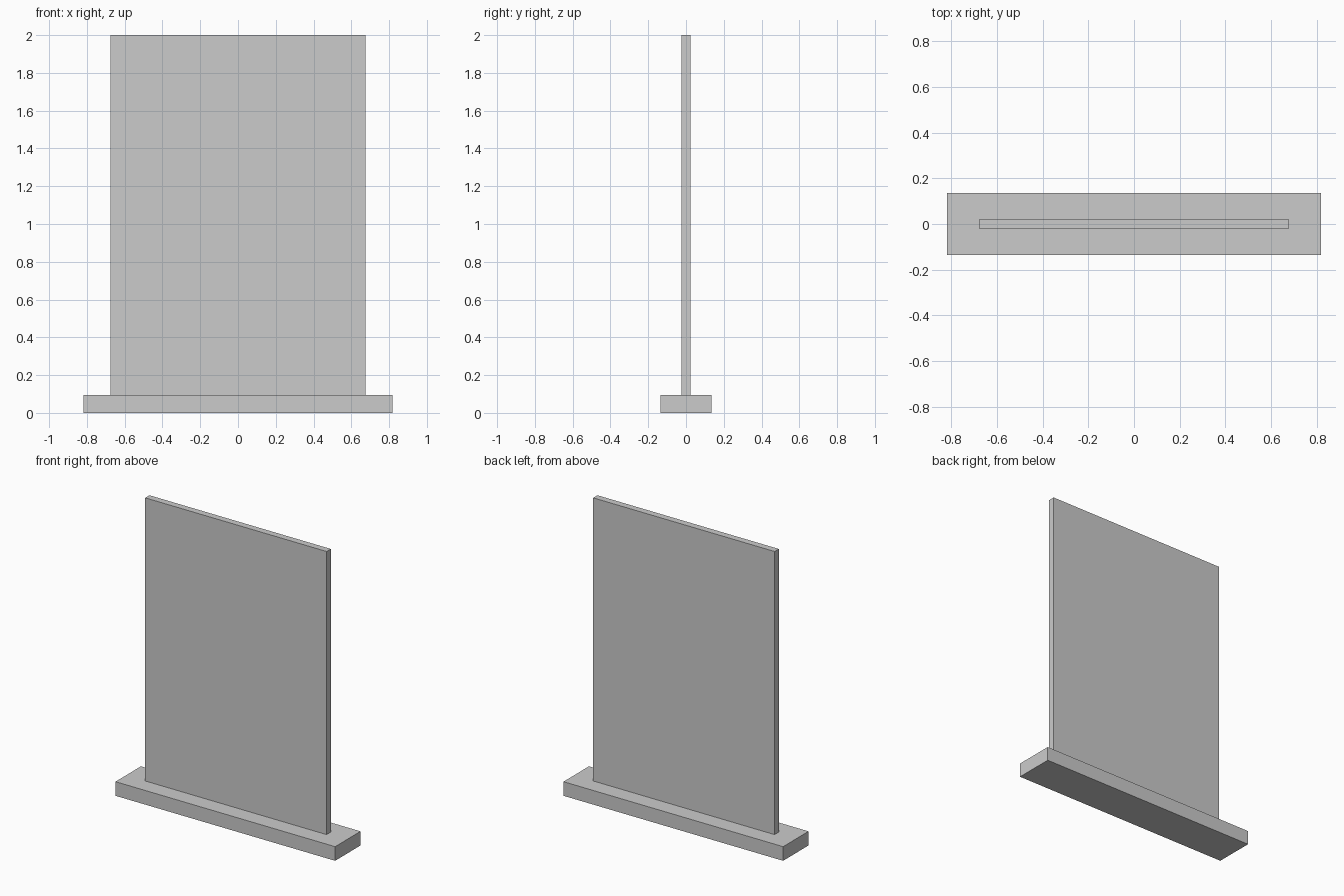
import bpy

if "Cube" in bpy.data.objects:
    bpy.data.objects.remove(bpy.data.objects["Cube"])


def box(name, size, z_bottom):
    """Axis-aligned box centred on x and y, resting at z_bottom."""
    bpy.ops.mesh.primitive_cube_add(size=1, location=(0, 0, z_bottom + size[2] / 2))
    obj = bpy.context.object
    obj.name = name
    obj.scale = size
    bpy.ops.object.transform_apply(location=False, rotation=False, scale=True)
    return obj


BASE_HEIGHT = 0.095

# Wide flat foot
box("base", (1.635, 0.27, BASE_HEIGHT), 0)

# Thin upright board standing on the foot
box("panel", (1.35, 0.045, 2 - BASE_HEIGHT), BASE_HEIGHT)
